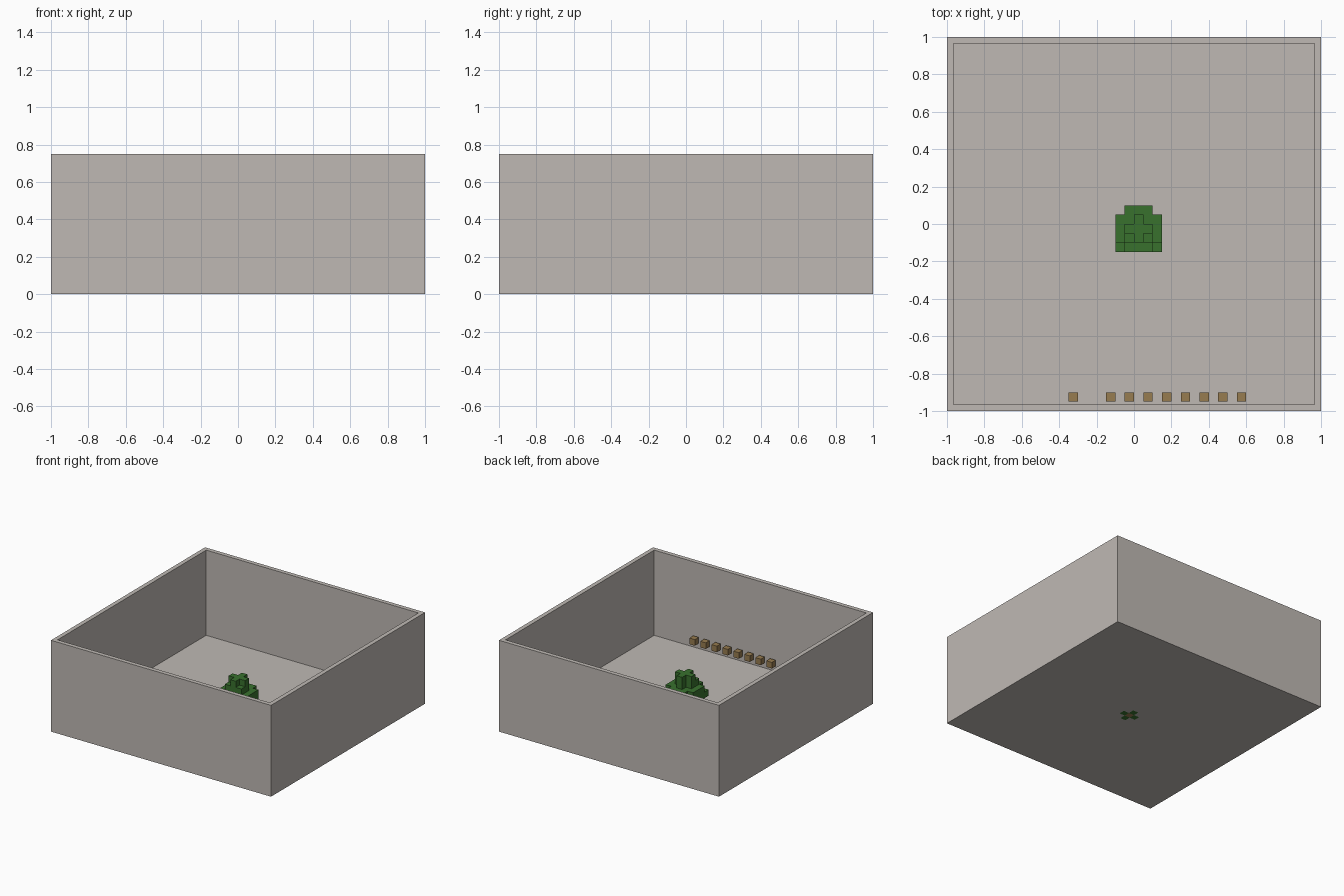
import bpy, bmesh
from mathutils import Vector

U = 0.05                              # one block
TREE = Vector((0.025, -0.025, 0))     # tree axis

old = bpy.data.objects.get("Cube")
if old:
    bpy.data.objects.remove(old, do_unlink=True)


def material(name, rgb):
    m = bpy.data.materials.new(name)
    m.use_nodes = True
    m.diffuse_color = (*rgb, 1)
    m.node_tree.nodes["Principled BSDF"].inputs["Base Color"].default_value = (*rgb, 1)
    return m


stone = material("warm grey stone", (0.52, 0.485, 0.455))
leaf = material("leaf green", (0.04, 0.165, 0.027))
wood = material("wood brown", (0.31, 0.2, 0.08))


def finish(bm, name, mats):
    mesh = bpy.data.meshes.new(name)
    bmesh.ops.recalc_face_normals(bm, faces=bm.faces)
    bm.to_mesh(mesh)
    bm.free()
    for m in mats:
        mesh.materials.append(m)
    obj = bpy.data.objects.new(name, mesh)
    bpy.context.collection.objects.link(obj)
    return obj


def box(bm, lo, hi):
    lo, hi = Vector(lo), Vector(hi)
    verts = bmesh.ops.create_cube(bm, size=1)["verts"]
    for v in verts:
        v.co = (lo + hi) / 2 + v.co * (hi - lo)


def blocks(name, cells, mat):
    """Solid made of unit blocks around the tree axis, outer faces only."""
    bm = bmesh.new()
    axes = [Vector(a) for a in ((1, 0, 0), (0, 1, 0), (0, 0, 1))]
    for cell in cells:
        for k in range(3):
            for sign in (1, -1):
                n = axes[k] * sign
                if tuple(int(c) for c in Vector(cell) + n) in cells:
                    continue
                a, b = axes[(k + 1) % 3], axes[(k + 2) % 3] * sign
                mid = Vector(cell) + Vector((0, 0, 0.5)) + n / 2
                corners = [mid + (a * s + b * t) / 2
                           for s, t in ((-1, -1), (1, -1), (1, 1), (-1, 1))]
                bm.faces.new([bm.verts.new(TREE + c * U) for c in corners])
    bmesh.ops.remove_doubles(bm, verts=bm.verts, dist=U / 100)
    return finish(bm, name, [mat])


# Open-topped room: box with its top inset and sunk to the floor
bm = bmesh.new()
box(bm, (-1, -1, 0), (1, 1, 0.75))
bm.faces.ensure_lookup_table()
top = max(bm.faces, key=lambda f: f.calc_center_median().z)
bmesh.ops.inset_region(bm, faces=[top], thickness=U)
walls = bmesh.ops.extrude_discrete_faces(bm, faces=[top])["faces"]
bmesh.ops.translate(bm, verts=walls[0].verts, vec=(0, 0, U - 0.75))

# Cross of planted blocks set into the floor around the trunk
for axis in (Vector((1, 0, 0)), Vector((0, 1, 0))):
    for step in (-1.5, -0.5, 0.5, 1.5):
        geom = bm.verts[:] + bm.edges[:] + bm.faces[:]
        bmesh.ops.bisect_plane(bm, geom=geom, plane_co=TREE + axis * step * U,
                               plane_no=axis)
for f in bm.faces:
    c = f.calc_center_median() - TREE
    reach = (abs(c.x) + abs(c.y)) / U
    if c.z < U * 1.1 and reach < 1.2:
        f.material_index = 2 if reach < 0.5 else 1
finish(bm, "room", [stone, leaf, wood])

# Tree crown: two wide layers, a narrow layer, then a cross on top
crown = set()
for x in range(-2, 3):
    for y in range(-2, 3):
        corner = abs(x) == 2 and abs(y) == 2
        cross = abs(x) + abs(y) <= 1
        if not (corner and y > 0):
            crown.add((x, y, 3))
        if not corner:
            crown.add((x, y, 4))
        if cross or (abs(x) == 1 and y == -1):
            crown.add((x, y, 5))
        if cross:
            crown.add((x, y, 6))
blocks("tree_crown", crown, leaf)
blocks("tree_trunk", {(0, 0, 1), (0, 0, 2)}, wood)

# Row of wooden blocks along the front wall, with one place left empty
for i in range(10):
    if i == 1:
        continue
    x = -0.35 + i * 2 * U
    bm = bmesh.new()
    box(bm, (x, -0.95, 2 * U), (x + U, -0.90, 3 * U))
    finish(bm, "wall_block_%d" % i, [wood])
